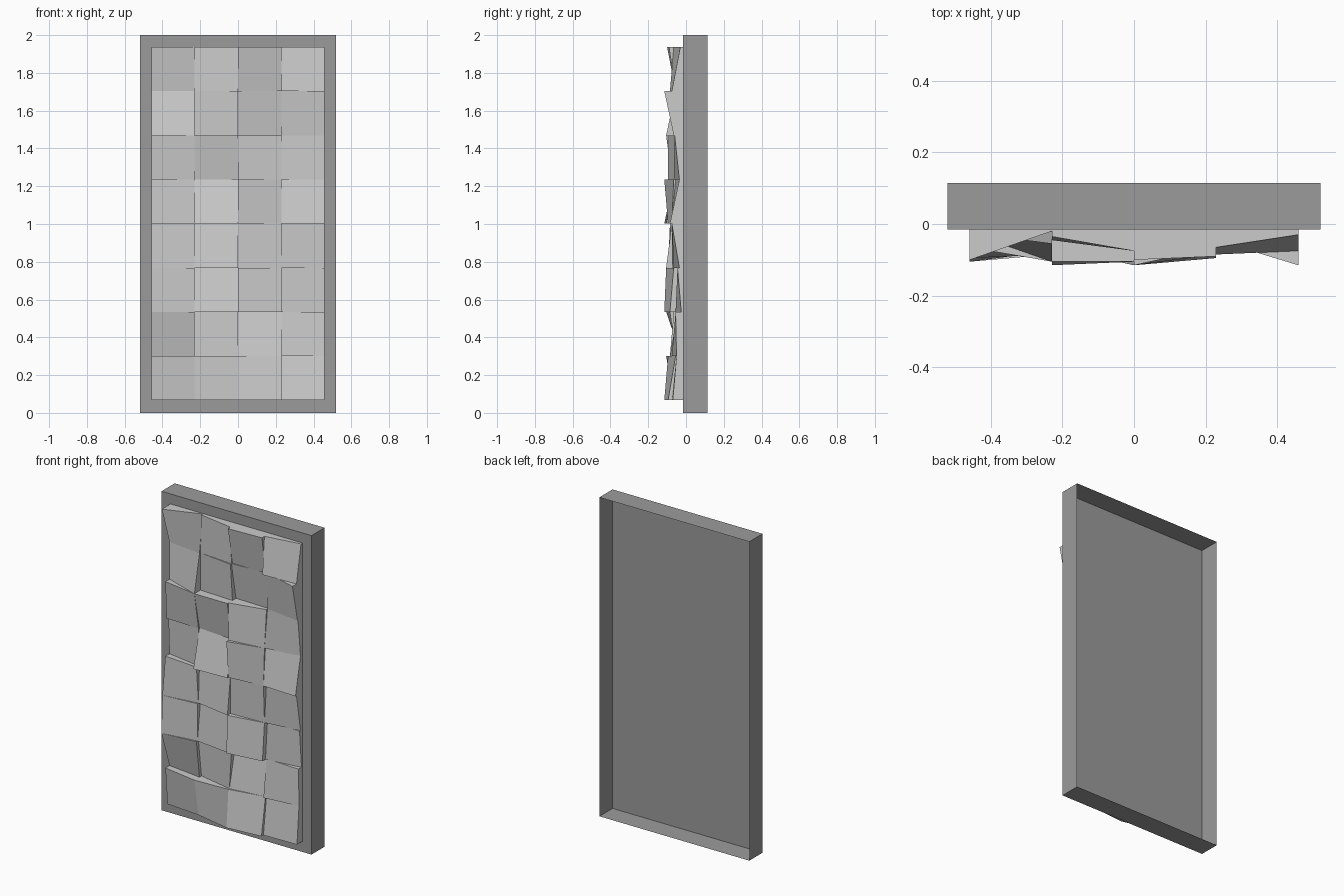
import bpy, bmesh

if "Cube" in bpy.data.objects:
    bpy.data.objects.remove(bpy.data.objects["Cube"])

W, H = 0.52, 2.0                 # frame half width, height
FRONT, BACK = -0.015, 0.115      # frame depth
COLS, ROWS = 4, 8
X0, X1, Z0, Z1 = -0.458, 0.458, 0.067, 1.937

dark = bpy.data.materials.new("dark_grey")
dark.diffuse_color = (0.33, 0.33, 0.33, 1)
dark.use_nodes = True
dark.node_tree.nodes["Principled BSDF"].inputs["Base Color"].default_value = dark.diffuse_color


def make_object(name, bm, mat=None):
    mesh = bpy.data.meshes.new(name)
    bm.to_mesh(mesh)
    bm.free()
    obj = bpy.data.objects.new(name, mesh)
    bpy.context.collection.objects.link(obj)
    if mat:
        mesh.materials.append(mat)
    return obj


def ring(bm, x0, x1, z0, z1, depths):
    """Four corners: top left, top right, bottom right, bottom left."""
    spots = [(x0, z1), (x1, z1), (x1, z0), (x0, z0)]
    return [bm.verts.new((x, y, z)) for (x, z), y in zip(spots, depths)]


def bridge(bm, a, b):
    for i in range(4):
        j = (i + 1) % 4
        bm.faces.new((a[i], a[j], b[j], b[i]))


# Tray frame: thin walls and front border, open at the back
bm = bmesh.new()
rear = ring(bm, -W, W, 0, H, [BACK] * 4)
front = ring(bm, -W, W, 0, H, [FRONT] * 4)
inner = ring(bm, X0, X1, Z0, Z1, [FRONT] * 4)
bridge(bm, front, rear)
bridge(bm, inner, front)
make_object("tray_frame", bm, dark)

# Backing sheet behind the tiles
bm = bmesh.new()
bm.faces.new(ring(bm, X0, X1, Z0, Z1, [FRONT] * 4)[::-1])
make_object("backing_sheet", bm, dark)

# Tile relief in hundredths, per row from the top, four corners for each column
RELIEF = [
    [8.5, .5, 4, 1,  2, 6, 5, 3,  8.5, 7.5, 4, 4,  5, 1.5, 6, 7],
    [1, 4, 9, 1,  3, 6, 4, 3,  5, 3, 1, .5,  3, 10, 5, 2],
    [5, 9, 5, 4,  9, 9, 6, 4,  8, 3, 5, 8,  2, 4.5, 2, 5],
    [2, 5, 5, 1,  4, 5, 9, 10,  10, 5, 6, 8,  4, 2, 7, 6],
    [5, 7, 5, 8,  4, 6, 9, 5,  6, 6, 5, 6,  3, 6, 2, 5],
    [8, 6, 6, 9,  3, 8, 9, 6,  9, 5, 7, 10,  2, 3, 1, 4],
    [9, 7, 4, 1,  5, 5, 7, 2,  1.5, 3, 4, 7,  3, 4, 3.5, 6],
    [5, 9, 5, 3,  9, 8, 10, 5,  8, 4, 8, 10,  3, 3.5, 5.5, 6],
]

# Sloping tiles
bm = bmesh.new()
dx, dz = (X1 - X0) / COLS, (Z1 - Z0) / ROWS
for r, row in enumerate(RELIEF):
    for c in range(COLS):
        box = (X0 + c * dx, X0 + (c + 1) * dx, Z1 - (r + 1) * dz, Z1 - r * dz)
        base = ring(bm, *box, [FRONT] * 4)
        face = ring(bm, *box, [FRONT - d / 100 for d in row[c * 4:c * 4 + 4]])
        bridge(bm, face, base)
        bm.faces.new(face[::-1])
make_object("sloping_tiles", bm)
